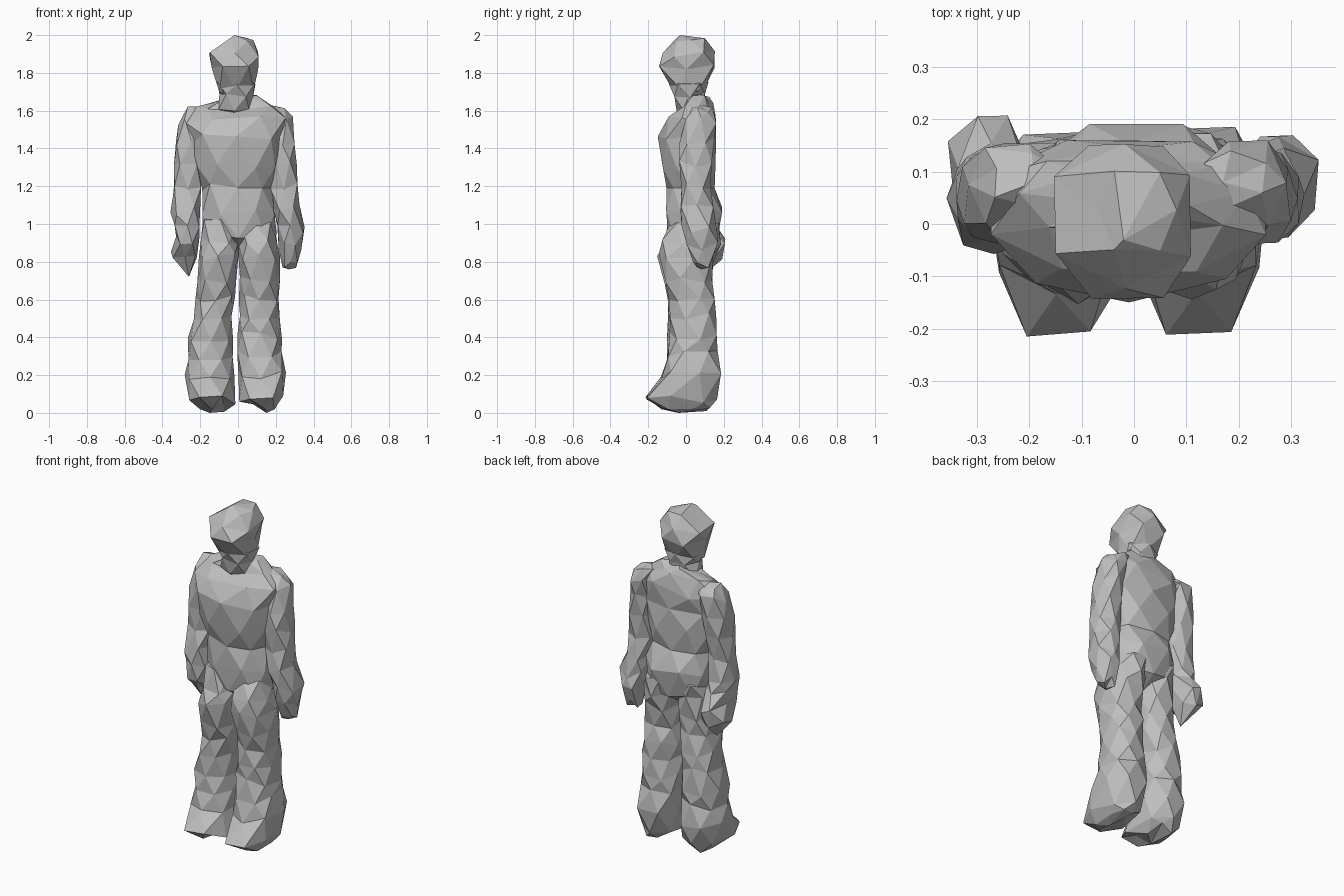
import bpy, bmesh, math, random
from mathutils import Vector

if "Cube" in bpy.data.objects:
    bpy.data.objects.remove(bpy.data.objects["Cube"], do_unlink=True)

random.seed(4)

# Single stone grey for the whole figure
GREY = (0.52, 0.52, 0.52, 1)
grey = bpy.data.materials.new("stone_grey")
grey.use_nodes = True
grey.diffuse_color = GREY
shader = next(n for n in grey.node_tree.nodes if n.type == "BSDF_PRINCIPLED")
shader.inputs["Base Color"].default_value = GREY
shader.inputs["Roughness"].default_value = 0.8


def fit(values, low, high):
    """Stretch values so that they span exactly low to high."""
    a, b = min(values), max(values)
    return [low + (v - a) / (b - a) * (high - low) for v in values]


def rounded(c, power):
    return math.copysign(abs(c) ** power, c)


def loft(name, sides, bottom, rings, top, jitter=0.012, power=0.85):
    """Faceted body part: staggered rings (z, x0, x1, y0, y1) in hundredths,
    closed by a bottom and a top point (x, y, z)."""
    bm = bmesh.new()
    loops = []
    for i, (z, x0, x1, y0, y1) in enumerate(rings):
        angles = [math.tau * (k + i / 2) / sides - math.pi / 2 for k in range(sides)]
        xs = fit([rounded(math.cos(a), power) for a in angles], x0, x1)
        ys = fit([rounded(math.sin(a), power) for a in angles], y0, y1)
        loop = []
        for x, y in zip(xs, ys):
            shift = Vector([random.uniform(-1, 1) * jitter * s for s in (0.5, 0.5, 2)])
            loop.append(bm.verts.new(Vector((x, y, z)) / 100 + shift))
        loops.append(loop)

    # Each ring is half a step ahead of the one below; the steps add up
    for low, high in zip(loops, loops[1:]):
        for k in range(sides):
            n = (k + 1) % sides
            bm.faces.new((low[k], low[n], high[k]))
            bm.faces.new((low[n], high[n], high[k]))

    base = bm.verts.new(Vector(bottom) / 100)
    tip = bm.verts.new(Vector(top) / 100)
    for k in range(sides):
        n = (k + 1) % sides
        bm.faces.new((base, loops[0][n], loops[0][k]))
        bm.faces.new((tip, loops[-1][k], loops[-1][n]))
    bmesh.ops.recalc_face_normals(bm, faces=bm.faces)

    mesh = bpy.data.meshes.new(name)
    bm.to_mesh(mesh)
    bm.free()
    mesh.materials.append(grey)
    obj = bpy.data.objects.new(name, mesh)
    bpy.context.collection.objects.link(obj)
    return obj


# Torso, from the hips to the base of the neck
loft("torso", 8, (0, 4, 84), [
    (93, -19, 20, -9, 17),
    (107, -19, 19, -10, 19),
    (120, -19, 18, -10, 15),
    (132, -22, 20, -12, 15),
    (145, -25, 24, -15, 16),
    (155, -27, 25, -9, 16),
    (162, -22, 22, -3, 14),
    (167, -9, 10, 1, 12),
], (0, 6, 169))

# Head with a narrow neck
loft("neck", 6, (-2, 3, 155), [
    (161, -10, 6, -5, 9),
    (168, -10, 8, -6, 10),
    (175, -11, 9, -9, 12),
], (-2, 2, 180), jitter=0.006)
loft("head", 6, (-2, 2, 164), [
    (171, -10, 8, -7, 10),
    (183, -14, 11, -14, 15),
    (190, -15, 11, -12, 15),
    (197, -7, 8, -5, 10),
], (-2, -3, 200), jitter=0.008)

# Arms with pointed mitten hands
loft("right_arm", 6, (-26, 8, 72), [
    (83, -35, -22, 2, 19),
    (91, -33, -21, -4, 21),
    (99, -34, -20, -6, 15),
    (107, -36, -20, -4, 13),
    (119, -34, -20, -3, 12),
    (131, -34, -18, -3, 13),
    (144, -33, -17, -4, 15),
    (155, -32, -17, 0, 15),
    (160, -26, -14, 3, 13),
], (-19, 8, 162))
loft("left_arm", 6, (27, 8, 76), [
    (79, 24, 31, 4, 14),
    (88, 22, 33, 0, 17),
    (97, 21, 35, -2, 17),
    (108, 19, 32, -3, 14),
    (120, 17, 32, -3, 13),
    (132, 17, 31, -3, 13),
    (144, 17, 30, -4, 15),
    (155, 15, 29, 0, 16),
    (160, 13, 25, 3, 14),
], (17, 8, 163))

# Legs: trousers widening down to the feet
loft("right_leg", 7, (-15, -4, 0), [
    (3, -20, -7, -13, 11),
    (7, -26, -2, -21, 16),
    (19, -28, -2, -13, 17),
    (29, -26, -3, -10, 16),
    (39, -27, -3, -10, 16),
    (50, -24, -4, -9, 16),
    (60, -22, -2, -10, 15),
    (70, -22, -1, -11, 14),
    (82, -21, 0, -15, 13),
    (92, -20, 0, -11, 15),
    (101, -19, 0, -9, 16),
], (-9, 4, 106))
loft("left_leg", 7, (15, -3, 0), [
    (3, 8, 20, -13, 12),
    (7, 1, 24, -21, 16),
    (20, 0, 25, -13, 18),
    (31, 0, 23, -10, 17),
    (41, 0, 23, -9, 16),
    (51, 1, 22, -8, 16),
    (61, 1, 22, -9, 15),
    (71, 1, 22, -11, 14),
    (82, 0, 22, -15, 14),
    (91, 0, 21, -12, 18),
    (100, 0, 19, -9, 17),
], (9, 4, 106))
